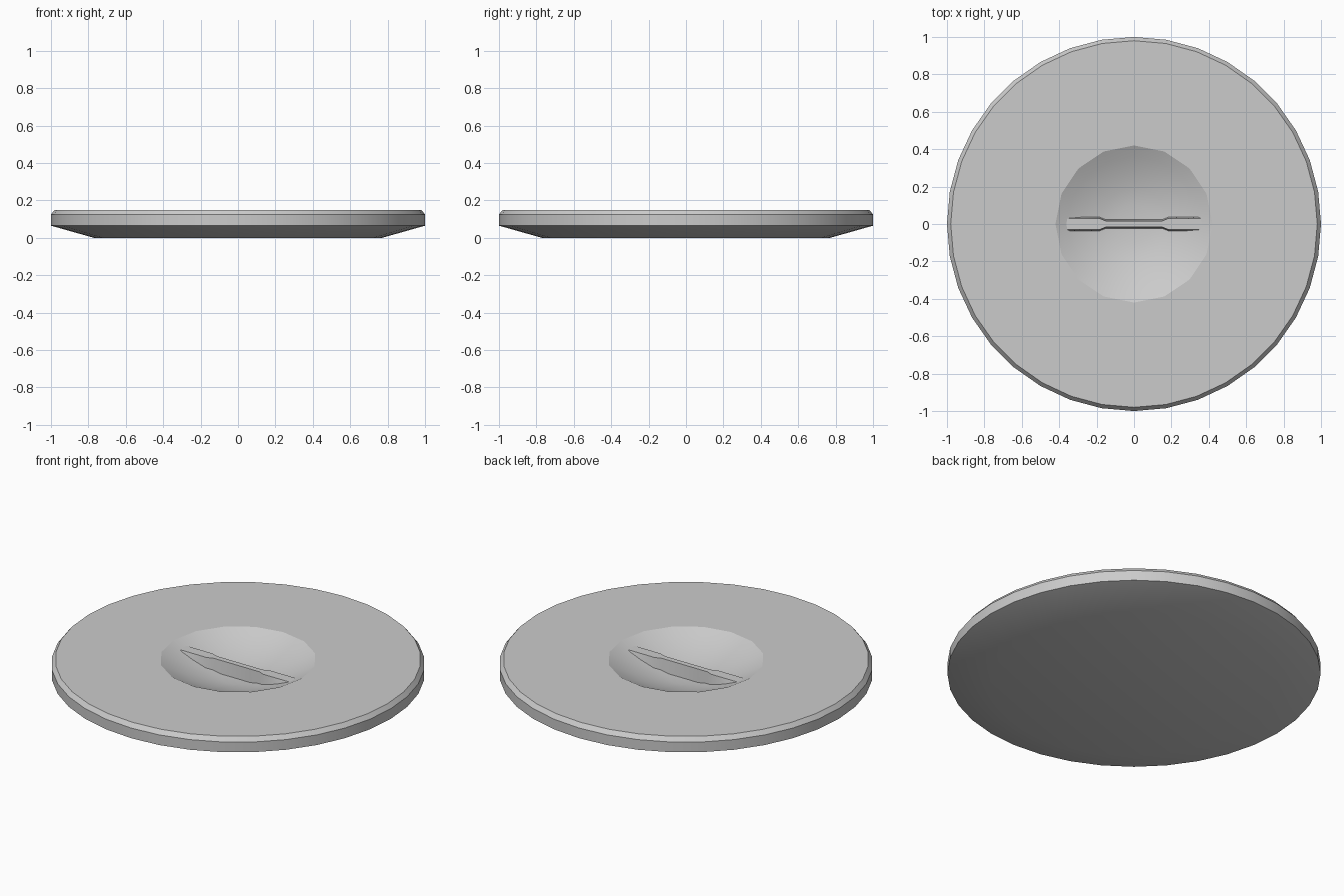
import bpy, bmesh
from math import sin, cos, pi

if "Cube" in bpy.data.objects:
    bpy.data.objects.remove(bpy.data.objects["Cube"])

TOP, RIM, DEPTH = 0.15, 0.42, 0.11


def bowl_z(r):
    return TOP - DEPTH * (1 - (r / RIM) ** 2)


def ring(bm, r, z, n):
    return [bm.verts.new((r * cos(2 * pi * i / n), r * sin(2 * pi * i / n), z)) for i in range(n)]


def skin(bm, a, b):
    n = len(a)
    for i in range(n):
        bm.faces.new((a[i], a[(i + 1) % n], b[(i + 1) % n], b[i]))


def finish(bm, name, angle):
    mesh = bpy.data.meshes.new(name)
    bm.to_mesh(mesh)
    bm.free()
    ob = bpy.data.objects.new(name, mesh)
    bpy.context.collection.objects.link(ob)
    bpy.ops.object.select_all(action='DESELECT')
    ob.select_set(True)
    bpy.context.view_layer.objects.active = ob
    bpy.ops.object.shade_smooth_by_angle(angle=angle)
    return ob


# Lid: 36-sided disc with tapered underside, chamfered rim and recessed bowl
bm = bmesh.new()
outer = [ring(bm, r, z, 36) for r, z in
         [(0.77, 0), (1, 0.065), (1, 0.125), (0.98, TOP)]]
bm.faces.new(outer[0][::-1])
for a, b in zip(outer, outer[1:]):
    skin(bm, a, b)

inner = [ring(bm, r, bowl_z(r), 16) for r in (RIM, 0.36, 0.28, 0.19, 0.1)]
for a, b in zip(inner, inner[1:]):
    skin(bm, a, b)
bm.faces.new(inner[-1])

# Flat top between the rim and the bowl
bm.edges.ensure_lookup_table()
edges = [e for e in bm.edges if len(e.link_faces) == 1]
bmesh.ops.triangle_fill(bm, edges=edges, use_beauty=True, normal=(0, 0, 1))
bmesh.ops.recalc_face_normals(bm, faces=bm.faces)
finish(bm, "lid", 0.35)

# Finger grip: rib across the bowl, pinched in the middle, base following the bowl
bm = bmesh.new()
half = [(0.15, 0.016), (0.185, 0.03), (0.28, 0.03), (0.36, 0.03)]
stations = [(-x, w) for x, w in reversed(half)] + [(0, 0.016)] + half
grip_top = bowl_z(0.36) + 0.001
sections = []
for x, w in stations:
    base = min(bowl_z(abs(x)) - 0.004, grip_top - 0.002)
    sections.append([bm.verts.new((x, y, z)) for y, z in
                     [(-w - 0.008, base), (-w, grip_top), (w, grip_top), (w + 0.008, base)]])
for a, b in zip(sections, sections[1:]):
    for i in range(3):
        bm.faces.new((a[i], b[i], b[i + 1], a[i + 1]))
bm.faces.new(sections[0])
bm.faces.new(sections[-1][::-1])
bmesh.ops.recalc_face_normals(bm, faces=bm.faces)
up = [f for f in bm.faces if abs(f.normal.z) > 0.95]
if up and sum(f.normal.z for f in up) < 0:
    bmesh.ops.reverse_faces(bm, faces=bm.faces)
finish(bm, "finger_grip", 0.52)
